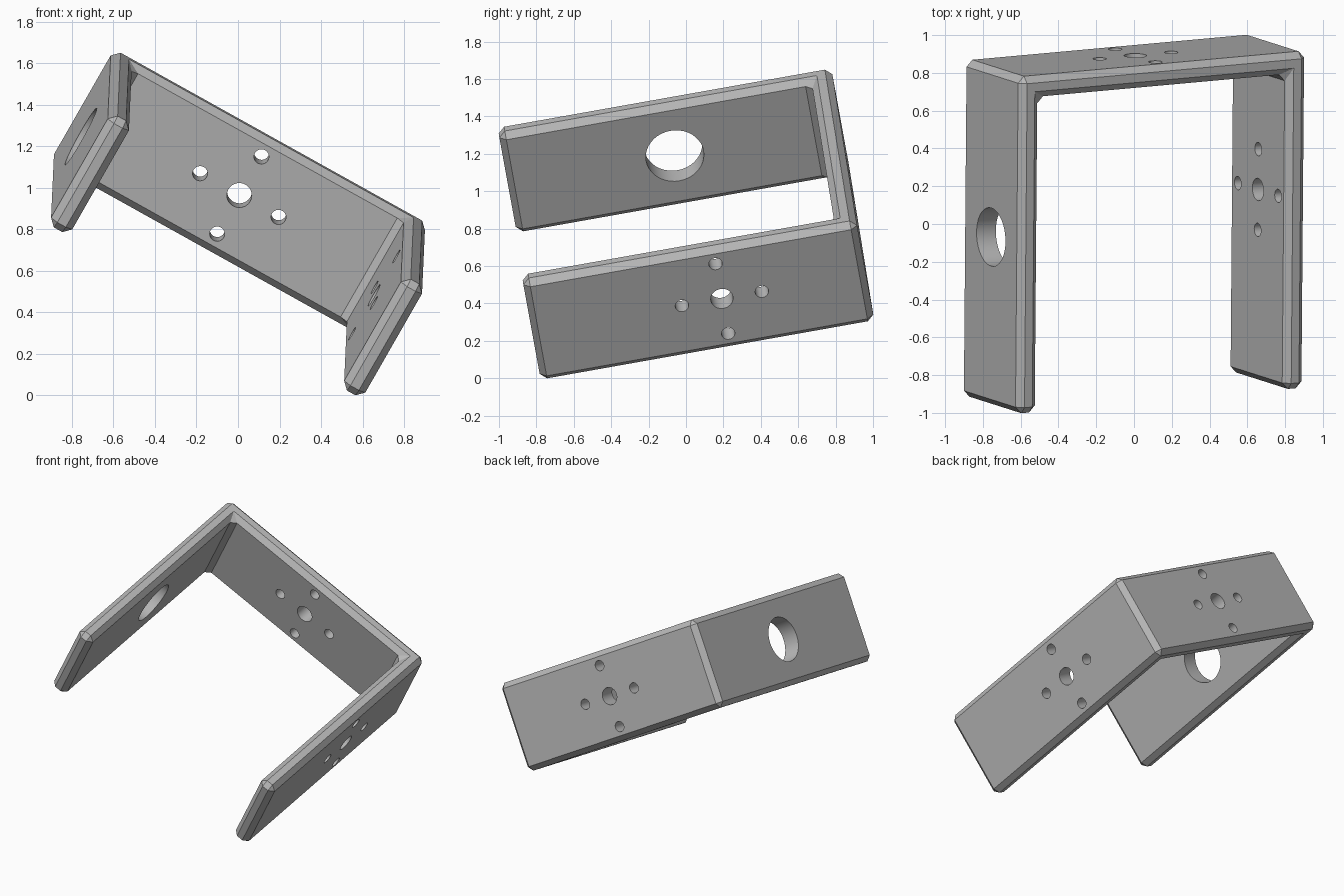
import bpy, bmesh
from math import pi
from mathutils import Matrix, Vector

cube = bpy.data.objects.get("Cube")
if cube:
    bpy.data.objects.remove(cube, do_unlink=True)

LENGTH, DEPTH, WIDTH = 1.738, 1.812, 0.626
THICK, CHAMFER = 0.117, 0.035
PITCH = 0.217  # bolt hole distance from the centre hole


def new_object(name, bm):
    mesh = bpy.data.meshes.new(name)
    bm.to_mesh(mesh)
    bm.free()
    obj = bpy.data.objects.new(name, mesh)
    bpy.context.collection.objects.link(obj)
    return obj


# U-shaped bracket: profile in plan, extruded over its width, every edge chamfered
x, y = LENGTH / 2, DEPTH / 2
xi, yi = x - THICK, y - THICK
profile = [(-x, -y), (-xi, -y), (-xi, yi), (xi, yi), (xi, -y), (x, -y), (x, y), (-x, y)]
bm = bmesh.new()
face = bm.faces.new([bm.verts.new((px, py, -WIDTH / 2)) for px, py in profile])
ext = bmesh.ops.extrude_face_region(bm, geom=[face])
top = [v for v in ext["geom"] if isinstance(v, bmesh.types.BMVert)]
bmesh.ops.translate(bm, verts=top, vec=(0, 0, WIDTH))
bmesh.ops.recalc_face_normals(bm, faces=bm.faces)
bmesh.ops.bevel(bm, geom=bm.edges[:], offset=CHAMFER, offset_type='OFFSET',
                segments=1, affect='EDGES', clamp_overlap=True)
bmesh.ops.recalc_face_normals(bm, faces=bm.faces)
bracket = new_object("bracket", bm)

# Hole cutters, gathered in one mesh
cut = bmesh.new()
turn = {"X": Matrix.Rotation(pi / 2, 4, 'Y'), "Y": Matrix.Rotation(pi / 2, 4, 'X')}


def hole(axis, centre, radius):
    bmesh.ops.create_cone(cut, cap_ends=True, segments=40, radius1=radius, radius2=radius,
                          depth=THICK * 3, matrix=Matrix.Translation(centre) @ turn[axis])


def bolt_pattern(axis, centre, along):
    hole(axis, centre, 0.06)
    for step in (along, Vector((0, 0, 1))):
        for side in (-1, 1):
            hole(axis, centre + step * PITCH * side, 0.036)


bolt_pattern("Y", Vector((0, y - THICK / 2, 0)), Vector((1, 0, 0)))
bolt_pattern("X", Vector((x - THICK / 2, 0.125, 0)), Vector((0, 1, 0)))
hole("X", Vector((-x + THICK / 2, 0, 0)), 0.156)
cutter = new_object("hole_cutter", cut)
cutter.hide_render = True

mod = bracket.modifiers.new("holes", 'BOOLEAN')
mod.operation, mod.solver, mod.object = 'DIFFERENCE', 'EXACT', cutter
bpy.ops.object.select_all(action='DESELECT')
bpy.context.view_layer.objects.active = bracket
bracket.select_set(True)
bpy.ops.object.modifier_apply(modifier=mod.name)
bpy.data.objects.remove(cutter, do_unlink=True)

# Plain grey finish
grey = bpy.data.materials.new("plain_grey")
grey.use_nodes = True
colour = (0.48, 0.48, 0.48, 1)
grey.diffuse_color = colour
grey.node_tree.nodes["Principled BSDF"].inputs["Base Color"].default_value = colour
bracket.data.materials.clear()
bracket.data.materials.append(grey)

# Tilt into place
u, v = Vector((0.871, 0.078, -0.485)), Vector((0.008, 0.984, 0.175)).normalized()
w = u.cross(v).normalized()
u = v.cross(w)
bracket.data.transform(Matrix((u, v, w)).transposed().to_4x4())
low = min(p.co.z for p in bracket.data.vertices)
bracket.data.transform(Matrix.Translation((0, 0, -low)))
bpy.ops.object.shade_smooth_by_angle(angle=pi / 6)
